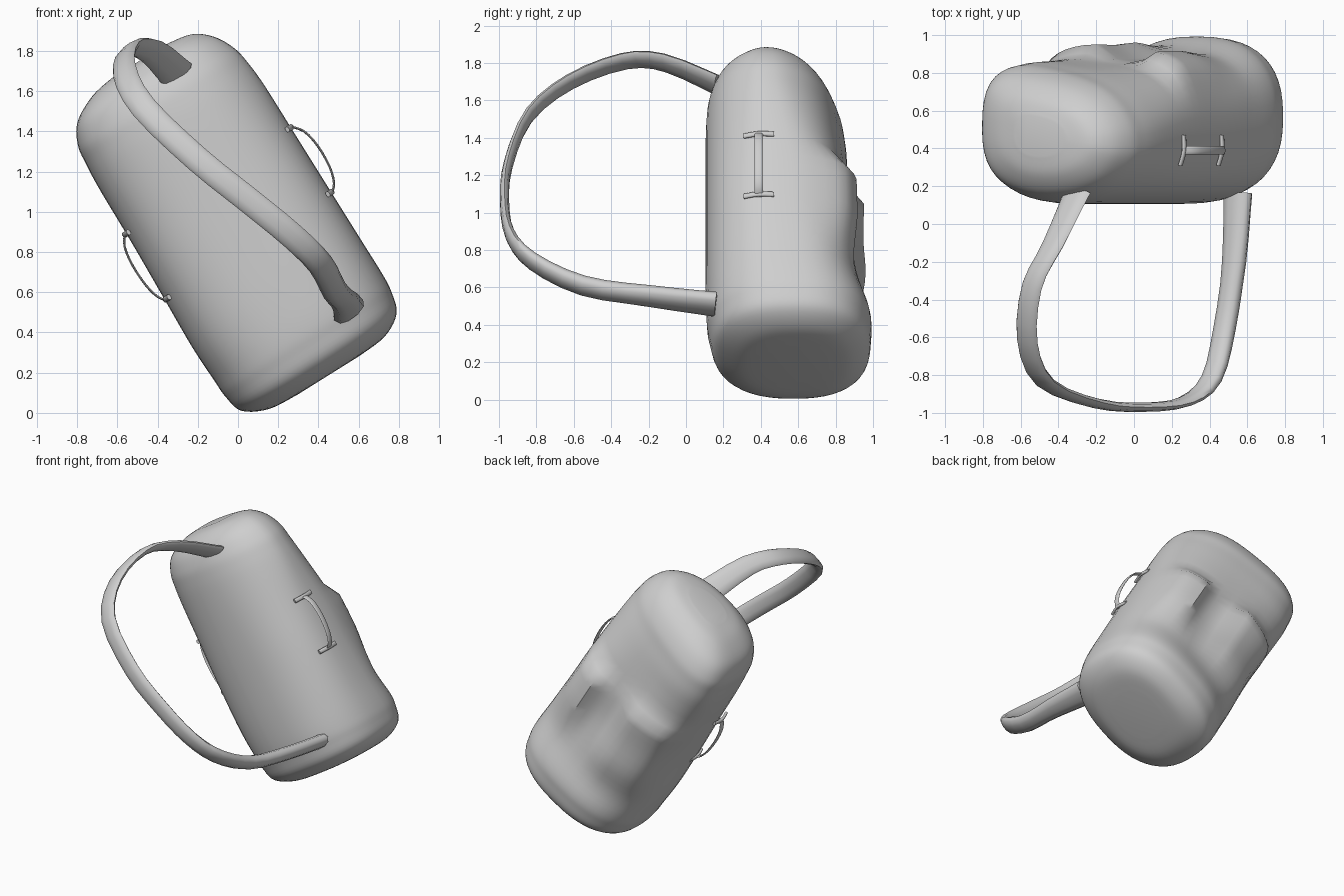
import bpy, bmesh, math
from mathutils import Vector

if "Cube" in bpy.data.objects:
    bpy.data.objects.remove(bpy.data.objects["Cube"])

U = Vector((-0.53, 0, 0.848))   # long axis of the leaning bag
V = Vector((0.848, 0, 0.53))    # across the bag
Y = Vector((0, 1, 0))

fabric = bpy.data.materials.new("grey_fabric")
fabric.diffuse_color = (0.62, 0.62, 0.62, 1)
fabric.use_nodes = True
fabric.node_tree.nodes["Principled BSDF"].inputs["Base Color"].default_value = fabric.diffuse_color


def local(u, v, y):
    return U * u + V * v + Y * y


def spline(rows, steps):
    """Catmull-Rom through rows of numbers."""
    out = []
    for i in range(len(rows) - 1):
        a, b, c, d = (rows[max(0, min(len(rows) - 1, i + k))] for k in (-1, 0, 1, 2))
        for s in range(steps):
            t = s / steps
            out.append([0.5 * (2 * q + (r - p) * t + (2 * p - 5 * q + 4 * r - w) * t * t
                        + (3 * q - p - 3 * r + w) * t ** 3) for p, q, r, w in zip(a, b, c, d)])
    out.append(list(rows[-1]))
    return out


def loft(name, rings, angle=40):
    """Skin closed rings of points and cap both ends."""
    bm = bmesh.new()
    loops = [[bm.verts.new(p) for p in ring] for ring in rings]
    n = len(loops[0])
    for a, b in zip(loops, loops[1:]):
        for i in range(n):
            j = (i + 1) % n
            bm.faces.new((a[i], a[j], b[j], b[i]))
    bm.faces.new(loops[0][::-1])
    bm.faces.new(loops[-1])
    bmesh.ops.recalc_face_normals(bm, faces=bm.faces)
    mesh = bpy.data.meshes.new(name)
    bm.to_mesh(mesh)
    bm.free()
    mesh.materials.append(fabric)
    obj = bpy.data.objects.new(name, mesh)
    bpy.context.collection.objects.link(obj)
    bpy.ops.object.select_all(action='DESELECT')
    obj.select_set(True)
    bpy.context.view_layer.objects.active = obj
    bpy.ops.object.shade_smooth_by_angle(angle=math.radians(angle))
    return obj


def power(c, e):
    return math.copysign(abs(c) ** e, c)


def smooth(a, b, x):
    t = max(0, min(1, (x - a) / (b - a)))
    return t * t * (3 - 2 * t)


def window(x, a, b, c, d):
    return smooth(a, b, x) * (1 - smooth(c, d, x))


def ribbon(name, path, side, width, thick, flare=0.0, swell=0.0):
    """Padded band along a path; side is its width direction."""
    pts = [Vector(p) for p in spline(path, 3)]
    rings = []
    for i, p in enumerate(pts):
        tangent = (pts[min(i + 1, len(pts) - 1)] - pts[max(i - 1, 0)]).normalized()
        across = (side - tangent * side.dot(tangent)).normalized()
        normal = tangent.cross(across)
        t = i / (len(pts) - 1)
        w = width + flare * max(0, abs(2 * t - 1) - 0.75) * 4
        h = thick + swell * smooth(0.6, 0.85, t)
        rings.append([p + across * (math.cos(a) * w / 2) + normal * (power(math.sin(a), 0.8) * h / 2)
                      for a in (math.tau * k / 10 for k in range(10))])
    return loft(name, rings, 60)


# Bag body: u, v min, v max, y min, y max
sections = [
    (-0.08, 0.30, 0.66, 0.40, 0.75), (-0.065, 0.14, 0.82, 0.27, 0.88),
    (0.0, 0.02, 0.93, 0.16, 0.97), (0.1, -0.01, 0.965, 0.125, 0.99),
    (0.2, -0.015, 0.975, 0.11, 0.985), (0.4, -0.02, 0.975, 0.105, 0.92),
    (0.7, -0.01, 0.975, 0.105, 0.865), (1.0, 0.0, 0.975, 0.105, 0.86),
    (1.3, 0.005, 0.975, 0.105, 0.84), (1.45, 0.015, 0.965, 0.11, 0.82),
    (1.55, 0.03, 0.945, 0.125, 0.80), (1.65, 0.09, 0.89, 0.17, 0.745),
    (1.72, 0.22, 0.80, 0.26, 0.66), (1.745, 0.35, 0.66, 0.36, 0.57)]
rings = []
for u, v0, v1, y0, y1 in spline(sections, 5):
    ring = []
    upper = smooth(0.8, 1.5, u)
    for k in range(48):
        a = math.tau * k / 48
        # rounder towards the front, and at the bottom rear edge
        e = 0.80 - 0.06 * smooth(0.2, 0.5, u) if math.sin(a) > 0 else 0.84 + 0.07 * upper
        v = (v0 + v1) / 2 + power(math.cos(a), e) * (v1 - v0) / 2
        s = power(math.sin(a), e)
        y = (y0 + y1) / 2 + s * (y1 - y0) / 2
        # upper rear slopes from the low side to the high side
        y += 0.22 * (0.48 - v) * upper * smooth(-0.6, 0.7, s)
        if s > 0:
            # two pocket flaps on the back with a groove between them
            left = window(v, -0.02, 0.12, 0.38, 0.52)
            right = window(v, 0.62, 0.74, 0.86, 0.98)
            y += smooth(0, 0.5, s) * (
                0.06 * left * window(u, 0.25, 0.6, 1.0, 1.1)
                + 0.03 * left * window(u, 0.35, 0.7, 0.95, 1.3)
                + 0.08 * right * window(u, 0.35, 0.75, 0.94, 1.06))
        ring.append(local(u, v, y))
    rings.append(ring)
loft("bag_body", rings)

# Shoulder strap looping out from the front
strap = [(-0.30, 0.17, 1.68), (-0.43, -0.11, 1.80), (-0.54, -0.33, 1.81), (-0.565, -0.62, 1.70),
         (-0.47, -0.84, 1.52), (-0.20, -0.95, 1.26), (0.05, -0.97, 1.06), (0.27, -0.94, 0.88),
         (0.41, -0.82, 0.74), (0.48, -0.55, 0.61), (0.53, -0.20, 0.555), (0.55, 0.16, 0.51)]
ribbon("shoulder_strap", strap, Vector((0.8, 0, 0.6)), 0.13, 0.05, 0.05, 0.04)

# Grab handles with end tabs on both sides
for side, edge, out, du, bow in (("right", 0.97, 1, 0.015, 1.0), ("left", 0.0, -1, 0.0, 0.8)):
    arc = [(0.66, 0.0), (0.70, 0.04), (0.78, 0.065), (0.90, 0.07), (1.0, 0.05), (1.06, 0.0)]
    ribbon(side + "_handle", [local(u + du, edge + out * h * bow, 0.39) for u, h in arc],
           Y, 0.045, 0.012)
    for end, u in (("lower", 0.67), ("upper", 1.05)):
        tab = [local(u + du, edge + out * h, y)
               for y, h in ((0.31, -0.015), (0.39, 0.01), (0.47, 0.005))]
        ribbon(f"{side}_{end}_tab", tab, U, 0.03, 0.02)
